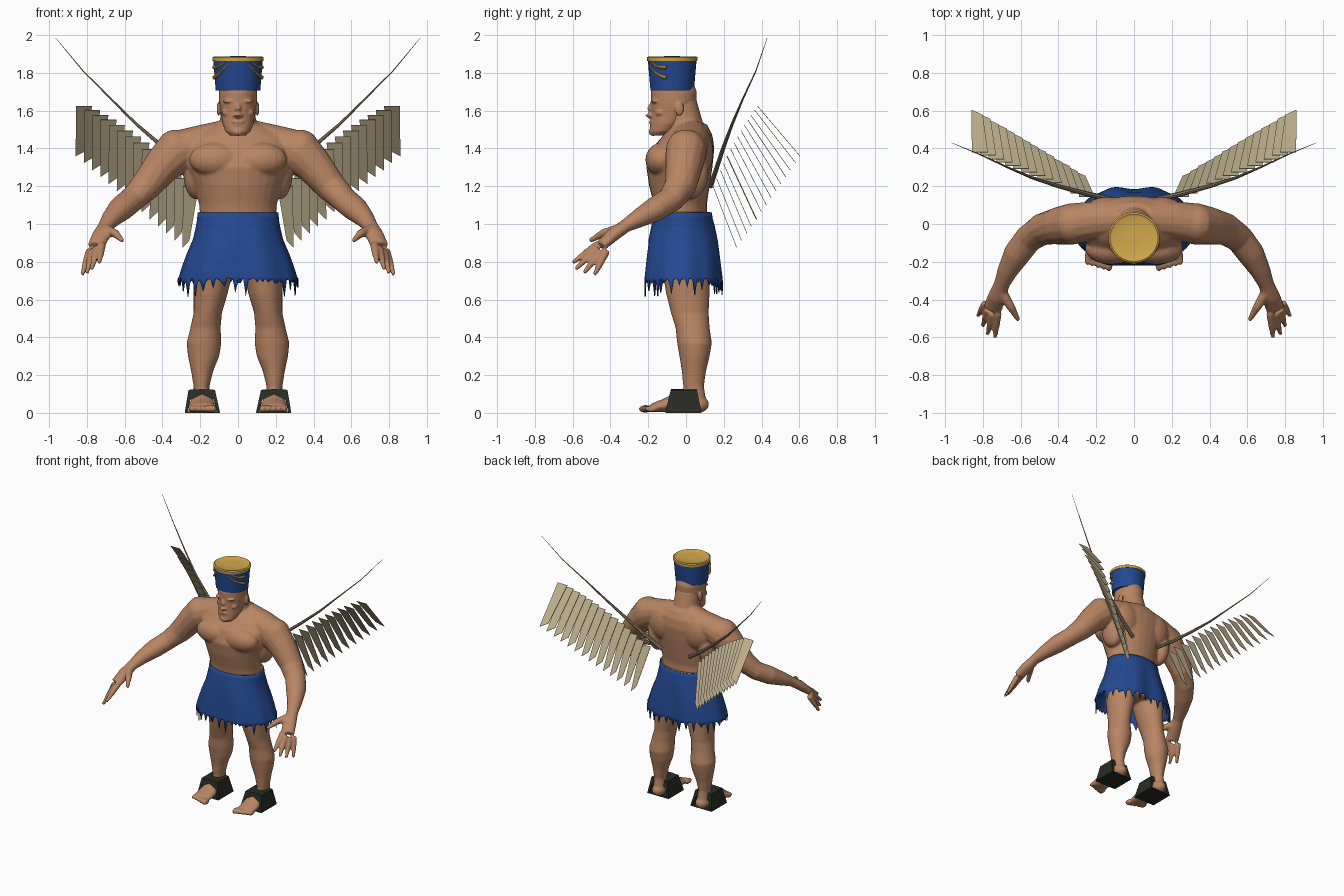
import bpy, bmesh, math, random
from mathutils import Vector, Matrix

random.seed(4)
cube = bpy.data.objects.get("Cube")
if cube:
    bpy.data.objects.remove(cube)


def material(name, rgb):
    m = bpy.data.materials.new(name)
    m.use_nodes = True
    m.diffuse_color = (*rgb, 1)
    bsdf = next(n for n in m.node_tree.nodes if n.type == 'BSDF_PRINCIPLED')
    bsdf.inputs["Base Color"].default_value = (*rgb, 1)
    bsdf.inputs["Roughness"].default_value = 0.8
    return m


SKIN = material("skin", (0.48, 0.235, 0.125))
BLUE = material("blue cloth", (0.017, 0.065, 0.28))
GOLD = material("gold", (0.65, 0.4, 0.075))
FEATHER = material("feather", (0.52, 0.44, 0.27))
BONE = material("wing bone", (0.27, 0.22, 0.14))
LEATHER = material("dark leather", (0.022, 0.025, 0.017))


def finish(bm, name, mat, voxel=0, thickness=0, smooth=True):
    bmesh.ops.recalc_face_normals(bm, faces=bm.faces)
    for f in bm.faces:
        f.smooth = smooth
    me = bpy.data.meshes.new(name)
    bm.to_mesh(me)
    bm.free()
    me.materials.append(mat)
    ob = bpy.data.objects.new(name, me)
    bpy.context.collection.objects.link(ob)
    if voxel:
        r = ob.modifiers.new("blend", 'REMESH')
        r.mode, r.voxel_size, r.use_smooth_shade = 'VOXEL', voxel, True
        s = ob.modifiers.new("soften", 'SMOOTH')
        s.factor, s.iterations = 0.5, 5
    if thickness:
        ob.modifiers.new("thickness", 'SOLIDIFY').thickness = thickness
    if smooth and not voxel:
        bpy.ops.object.select_all(action='DESELECT')
        ob.select_set(True)
        bpy.context.view_layer.objects.active = ob
        bpy.ops.object.shade_smooth_by_angle(angle=math.radians(40))
    return ob


def skin_loops(bm, loops, caps=True):
    loops = [[bm.verts.new(p) for p in loop] for loop in loops]
    n = len(loops[0])
    for a, b in zip(loops, loops[1:]):
        for i in range(n):
            bm.faces.new((a[i], a[(i + 1) % n], b[(i + 1) % n], b[i]))
    if caps:
        bm.faces.new(loops[0])
        bm.faces.new(loops[-1])


def stack(bm, rings, n=28, caps=True):
    """Horizontal ellipses: z, centre x, centre y, radius x, radius y."""
    turn = [math.tau * i / n for i in range(n)]
    skin_loops(bm, [[(cx + rx * math.cos(a), cy + ry * math.sin(a), z) for a in turn]
                    for z, cx, cy, rx, ry in rings], caps)


def tube(bm, pts, s=1, n=14):
    """Limb along a path: x, y, z, half width, half height; s mirrors it."""
    c = [Vector((s * p[0], p[1], p[2])) for p in pts]
    loops = []
    for i, p in enumerate(pts):
        d = (c[min(i + 1, len(c) - 1)] - c[max(i - 1, 0)]).normalized()
        side = d.cross(Vector((0, 0, 1))).normalized()
        up = side.cross(d)
        loops.append([c[i] + side * p[3] * math.cos(a) + up * p[-1] * math.sin(a)
                      for a in (math.tau * k / n for k in range(n))])
    skin_loops(bm, loops)


def ball(bm, loc, size):
    bmesh.ops.create_uvsphere(bm, u_segments=20, v_segments=12, radius=1,
                              matrix=Matrix.Translation(loc) @ Matrix.Diagonal((*size, 1)))


# Body: torso, limbs and hands blended into one skin
bm = bmesh.new()
stack(bm, [(.74, 0, 0, .15, .12), (.85, 0, 0, .2, .15), (1.0, 0, -.02, .2, .135),
           (1.1, 0, -.03, .205, .14), (1.2, 0, -.035, .23, .16), (1.3, 0, -.035, .27, .175),
           (1.4, 0, -.015, .29, .165), (1.47, 0, .01, .26, .13), (1.53, 0, .02, .13, .09)])
stack(bm, [(1.4, 0, .02, .12, .1), (1.5, 0, 0, .1, .1), (1.66, 0, -.03, .085, .085)])
for s in (1, -1):
    ball(bm, (s * .12, -.13, 1.34), (.14, .085, .09))        # chest
    ball(bm, (s * .14, .06, 1.38), (.13, .085, .14))         # shoulder blade
    ball(bm, (s * .22, .02, 1.27), (.07, .1, .14))           # side muscle
    ball(bm, (s * .33, 0, 1.4), (.1, .105, .1))              # shoulder
    tube(bm, [(.06, .03, 1.49, .08, .065), (.2, .02, 1.44, .1, .085), (.33, 0, 1.38, .11, .12),
              (.40, -.01, 1.31, .1, .1), (.49, -.03, 1.2, .085, .082), (.56, -.08, 1.13, .075, .068),
              (.62, -.16, 1.08, .072, .066), (.67, -.25, 1.03, .054, .05),
              (.70, -.32, .99, .042, .035), (.725, -.39, .94, .05, .036),
              (.75, -.45, .885, .05, .028)], s)
    for base, tip in (((.72, -.47, .89), (.735, -.6, .795)), ((.745, -.47, .875), (.775, -.585, .76)),
                      ((.77, -.45, .86), (.8, -.54, .74)), ((.785, -.42, .86), (.825, -.485, .73))):
        a, b = Vector(base), Vector(tip)
        tube(bm, [(*a, .022), (*a.lerp(b, .5), .019), (*b, .011)], s, 10)
    tube(bm, [(.7, -.36, .97, .03), (.65, -.44, .95, .023), (.61, -.51, .91, .012)], s, 10)
    # leg and foot
    stack(bm, [(.04, s * .19, .06, .045, .05), (.14, s * .193, .04, .042, .055),
               (.22, s * .19, .042, .058, .064), (.3, s * .182, .045, .083, .08),
               (.37, s * .18, .045, .092, .092), (.45, s * .172, .035, .08, .09),
               (.53, s * .16, .02, .075, .1), (.63, s * .145, .01, .09, .115),
               (.78, s * .13, 0, .11, .13), (.9, s * .11, 0, .1, .13)])
    ball(bm, (s * .19, .065, .045), (.05, .057, .045))
    tube(bm, [(.19, .05, .075, .045, .06), (.19, -.03, .065, .058, .055),
              (.19, -.11, .04, .07, .036), (.19, -.18, .026, .07, .024)], s)
    for k in range(5):
        ball(bm, (s * (.132 + .029 * k), -.215 + .008 * k, .021),
             (.02 - .0015 * k, .036, .021 - .001 * k))
finish(bm, "body", SKIN, voxel=.008)

# Head with face features
bm = bmesh.new()
stack(bm, [(1.468, 0, -.145, .04, .04), (1.49, 0, -.125, .066, .068), (1.53, 0, -.1, .082, .088),
           (1.58, 0, -.075, .09, .11), (1.64, 0, -.065, .1, .121), (1.7, 0, -.065, .102, .122),
           (1.76, 0, -.065, .085, .1)])
tube(bm, [(0, -.175, 1.645, .012), (0, -.192, 1.605, .016), (0, -.198, 1.58, .021),
          (0, -.18, 1.568, .016)])
ball(bm, (0, -.175, 1.488), (.033, .023, .022))              # chin
ball(bm, (0, -.182, 1.541), (.033, .014, .008))              # upper lip
ball(bm, (0, -.18, 1.526), (.028, .013, .008))               # lower lip
for s in (1, -1):
    ball(bm, (s * .042, -.162, 1.65), (.038, .022, .011))    # brow
    ball(bm, (s * .042, -.154, 1.625), (.019, .014, .009))   # eye
    ball(bm, (s * .058, -.135, 1.59), (.028, .028, .022))    # cheek
    ball(bm, (s * .016, -.186, 1.575), (.011, .014, .009))   # nostril
    ball(bm, (s * .102, -.035, 1.61), (.011, .024, .037))    # ear
finish(bm, "head", SKIN, voxel=.005)

# Hat with gold lid and cords
HAT_Y = -.073
bm = bmesh.new()
stack(bm, [(1.708, 0, HAT_Y, .118, .115), (1.868, 0, HAT_Y, .131, .129)], 40)
finish(bm, "hat", BLUE)
bm = bmesh.new()
stack(bm, [(1.862, 0, HAT_Y, .134, .132), (1.882, 0, HAT_Y, .136, .134),
           (1.888, 0, HAT_Y, .127, .125), (1.882, 0, HAT_Y, .115, .113),
           (1.89, 0, HAT_Y, .02, .02)], 40)
finish(bm, "hat_lid", GOLD)
bm = bmesh.new()
for s in (1, -1):
    for z0, z1, a0, a1 in ((1.845, 1.775, 68, 14), (1.86, 1.83, 58, 14)):
        pts = []
        for k in range(9):
            t = k / 8
            a = math.radians(a0 + (a1 - a0) * t)
            z = z0 + (z1 - z0) * t - .012 * math.sin(math.pi * t)
            pts.append((.13 * math.cos(a), HAT_Y - .128 * math.sin(a), z, .003 + .008 * t))
        tube(bm, pts, s, 8)
finish(bm, "hat_cords", GOLD)

# Ragged skirt: flared cloth with creased front and back, torn hem
COLS = 132
tooth = [random.uniform(.02, .1) if i % 4 == 2 else random.uniform(.0, .03) for i in range(COLS)]
profile = [(1.06, .215, .152), (1.03, .216, .157), (.99, .222, .172), (.92, .238, .192),
           (.84, .272, .207), (.77, .297, .216), (.72, .312, .222), (None, .318, .224)]
loops = []
for j, (z, rx, ry) in enumerate(profile):
    loop = []
    for i in range(COLS):
        a = math.tau * i / COLS
        crease = max(0, abs(math.sin(a)) - .9) * 10 * min(j, 4) / 4
        wave = 1 - .1 * crease ** 2 + .012 * math.sin(11 * a) * j / 7
        loop.append((rx * wave * math.cos(a), -.015 + ry * wave * math.sin(a),
                     z or .715 - tooth[i]))
    loops.append(loop)
bm = bmesh.new()
skin_loops(bm, loops, caps=False)
finish(bm, "skirt", BLUE, thickness=.006)
bm = bmesh.new()
stack(bm, [(1.0, 0, -.015, .207, .145), (1.064, 0, -.015, .207, .145)], 40, caps=False)
finish(bm, "skirt_lining", GOLD, thickness=.003)

# Sandals: a sloped leather frame around each foot
outer = [(.095, 0), (.282, 0), (.262, .122), (.192, .126), (.122, .122)]
inner = [(.114, .008), (.264, .008), (.252, .07), (.19, .1), (.128, .07)]


def front_y(z):
    return -.11 + .24 * z


def back_y(z):
    return .082 - .2 * z


for s, side in ((1, "left"), (-1, "right")):
    bm = bmesh.new()
    ring = [[(s * x, edge(z), z) for x, z in prof]
            for prof, edge in ((outer, front_y), (outer, back_y), (inner, back_y),
                               (inner, front_y), (outer, front_y))]
    skin_loops(bm, ring, caps=False)
    bmesh.ops.remove_doubles(bm, verts=bm.verts, dist=1e-5)
    finish(bm, side + "_sandal", LEATHER, smooth=False)

# Wings: a tapering bone and a fan of overlapping flat feathers
COUNT = 14
for s, side in ((1, "left"), (-1, "right")):
    bm = bmesh.new()
    tube(bm, [(.12, .13, 1.2, .014), (.25, .16, 1.29, .013), (.4, .2, 1.41, .011),
              (.54, .245, 1.53, .008), (.67, .3, 1.66, .005), (.82, .37, 1.81, .003),
              (.965, .43, 1.985, .001)], s, 8)
    finish(bm, side + "_wing_bone", BONE)
    bm = bmesh.new()
    for k in range(COUNT):
        t = k / (COUNT - 1)
        x, y = .25 + .565 * t, .145 + .235 * t
        top = 1.2 + .56 * t - .135 * t * t
        drop = Vector((.025 - .01 * t, .125 + .1 * t, .875 + .485 * t - top))
        half, end = .042, .018 + .012 * t
        for w0, w1, w2, cut in ((-half, end, -end, .88),):
            pts = [(x + w0, y, top), (x - w0, y, top),
                   (x + drop.x + w1, y + drop.y, top + drop.z),
                   (x + drop.x + w2, y + drop.y * cut, top + drop.z * cut)]
        bm.faces.new([bm.verts.new((s * px, py, pz)) for px, py, pz in pts])
    finish(bm, side + "_wing_feathers", FEATHER, thickness=.003, smooth=False)
